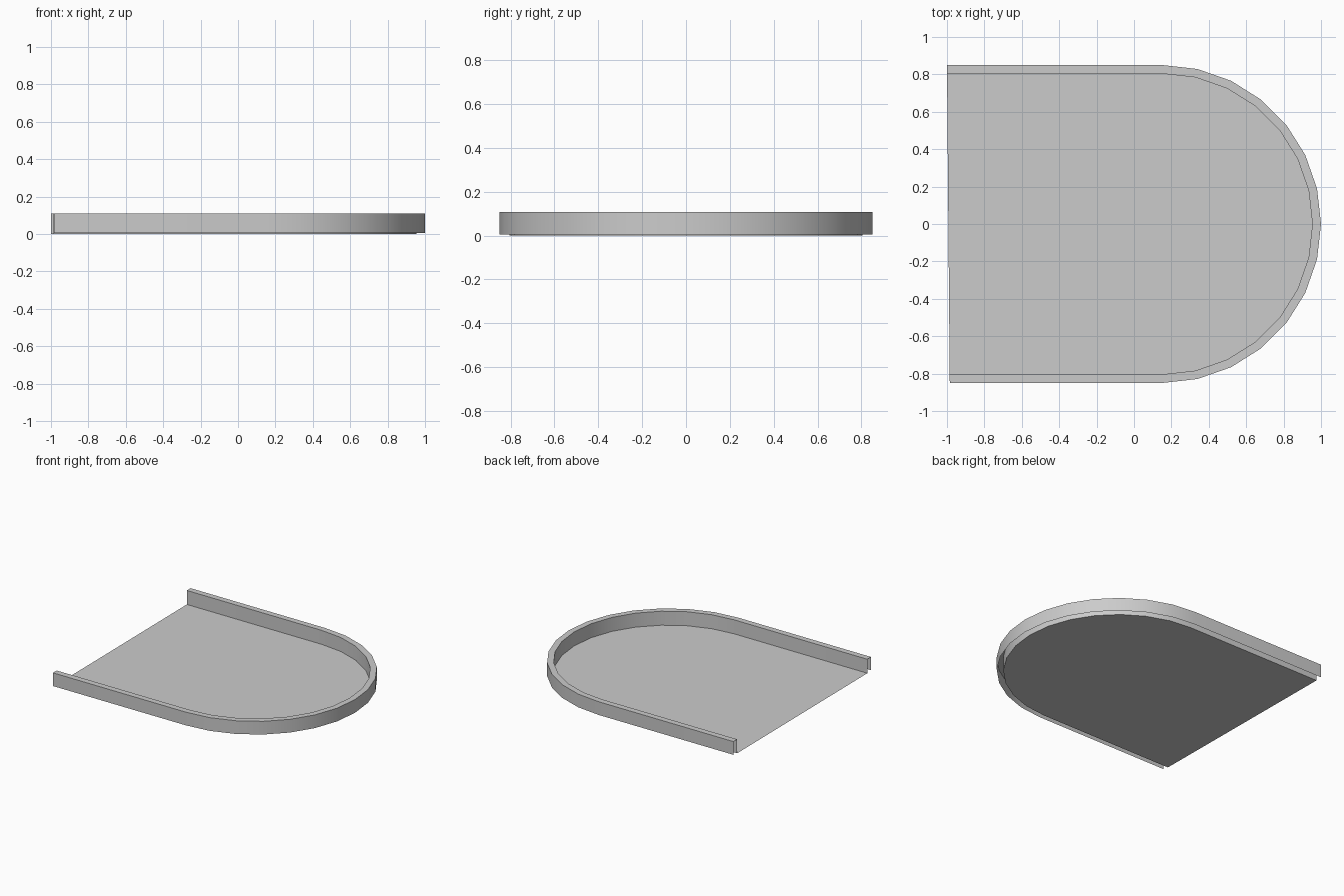
import bpy, bmesh, math

if "Cube" in bpy.data.objects:
    bpy.data.objects.remove(bpy.data.objects["Cube"])

R_OUT, R_IN = 0.85, 0.804
CX = 0.15            # centre of the rounded end
TOP, LIP = 0.108, 0.006
SEGS = 14


def outline(r, z):
    """Open U-shaped path: straight side, rounded end, straight side."""
    end_x = lambda y: -0.9925 - 0.0075 * y / R_OUT   # slightly slanted open end
    pts = [(end_x(r), r, z)]
    for i in range(SEGS + 1):
        a = math.pi / 2 - math.pi * i / SEGS
        pts.append((CX + r * math.cos(a), r * math.sin(a), z))
    pts.append((end_x(-r), -r, z))
    return pts


def make_object(name, bm):
    me = bpy.data.meshes.new(name)
    bm.to_mesh(me)
    bm.free()
    ob = bpy.data.objects.new(name, me)
    bpy.context.collection.objects.link(ob)
    return ob


# Rim: inner wall, top ledge and outer wall, open underneath and at the ends
bm = bmesh.new()
loops = [[bm.verts.new(p) for p in outline(r, z)]
         for r, z in ((R_IN, 0), (R_IN, TOP), (R_OUT, TOP), (R_OUT, LIP))]
for a, b in zip(loops, loops[1:]):
    for i in range(len(a) - 1):
        bm.faces.new((a[i], a[i + 1], b[i + 1], b[i]))
bm.normal_update()
# top ledge must face up
if next(f for f in bm.faces if abs(f.normal.z) > 0.9).normal.z < 0:
    bmesh.ops.reverse_faces(bm, faces=bm.faces[:])
rim = make_object("raised_rim", bm)

# Floor: thin flat sheet inside the rim
bm = bmesh.new()
floor_face = bm.faces.new([bm.verts.new(p) for p in outline(R_IN, 0)])
bm.normal_update()
if floor_face.normal.z < 0:
    floor_face.normal_flip()
make_object("floor_panel", bm)

# Smooth the curved walls, keep the rim corners sharp
bpy.context.view_layer.objects.active = rim
rim.select_set(True)
bpy.ops.object.shade_smooth_by_angle(angle=math.radians(30))
